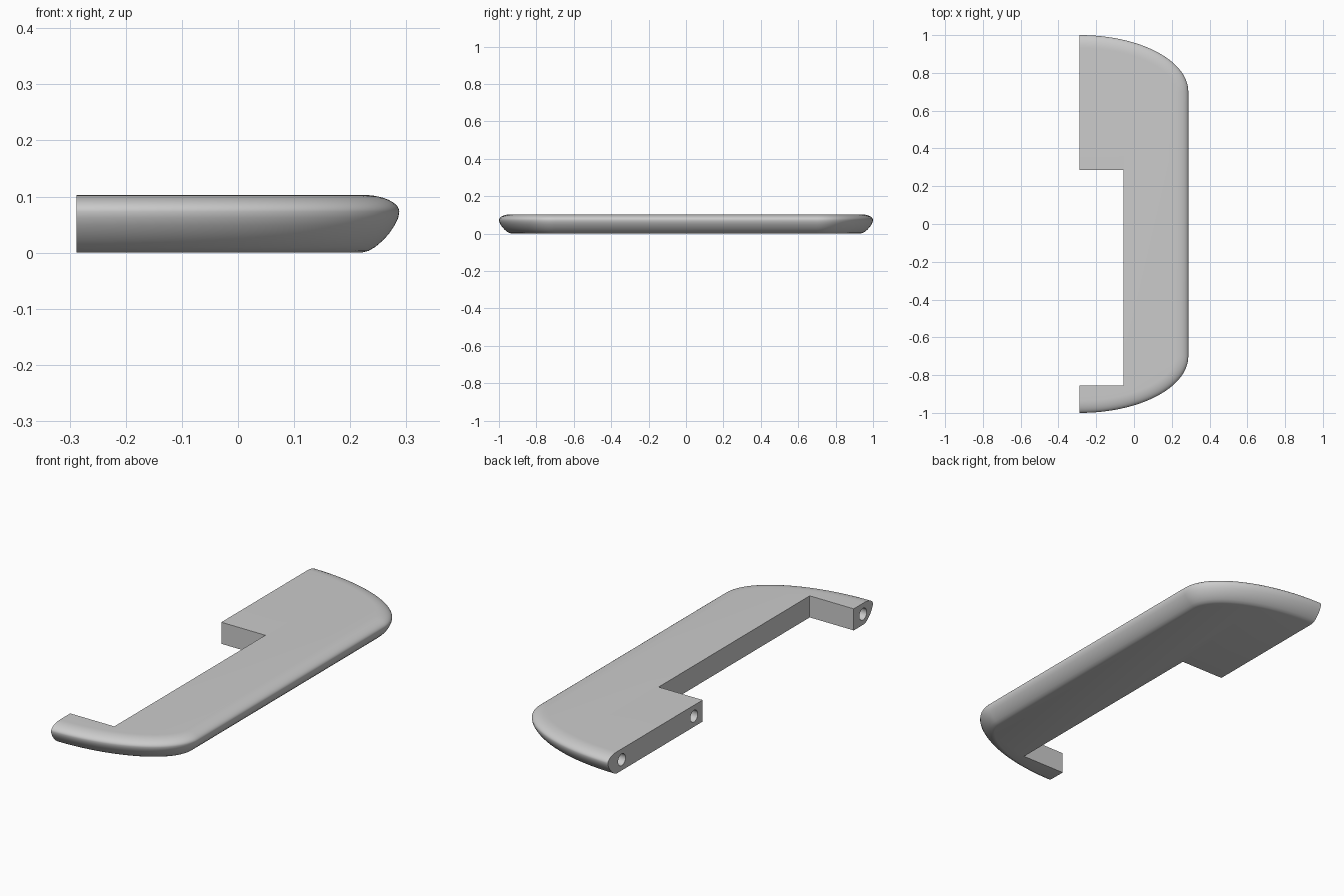
import bpy, bmesh, math
from mathutils import Vector

cube = bpy.data.objects.get("Cube")
if cube:
    bpy.data.objects.remove(cube, do_unlink=True)

grey = bpy.data.materials.new("plain grey")
grey.use_nodes = True
grey.diffuse_color = (0.6, 0.6, 0.6, 1)
grey.node_tree.nodes["Principled BSDF"].inputs["Base Color"].default_value = (0.6, 0.6, 0.6, 1)

BACK, SIDE, CORNER_Y, END_Y = -0.2875, 0.2875, 0.70, 1.0
HEIGHT, WIDEST_Z, INSET, STEPS = 0.103, 0.073, 0.067, 32

# Outer outline: quarter ellipse at each end, stored with its outward normal
a, b = SIDE - BACK, END_Y - CORNER_Y
quarter = []
for i in range(STEPS + 1):
    t = math.pi / 2 * (1 - i / STEPS)
    p = Vector((BACK + a * math.cos(t), CORNER_Y + b * math.sin(t)))
    quarter.append((p, Vector((math.cos(t) / a, math.sin(t) / b)).normalized()))
flip = lambda v: Vector((v.x, -v.y))
outline = quarter + [(flip(p), flip(n)) for p, n in reversed(quarter)]

# Notch on the straight side
notch = [(BACK, -0.855), (-0.055, -0.855), (-0.055, 0.285), (BACK, 0.285)]

# Edge section (inset, height): slanted belly below, tight round above
section = [(INSET, 0), (0.055, 0.003), (0.043, 0.010), (0.030, 0.021),
           (0.018, 0.034), (0.008, 0.049), (0.002, 0.062)]
for i in range(11):
    t = math.pi / 2 * i / 10
    section.append((INSET * (1 - math.cos(t)),
                    WIDEST_Z + (HEIGHT - WIDEST_Z) * math.sin(t)))

# Body lofted through the section
bm = bmesh.new()
rings = []
for inset, z in section:
    loop = [p - n * inset for p, n in outline] + [Vector(p) for p in notch]
    rings.append([bm.verts.new((p.x, p.y, z)) for p in loop])
count = len(rings[0])
for low, high in zip(rings, rings[1:]):
    for i in range(count):
        j = (i + 1) % count
        bm.faces.new((low[i], low[j], high[j], high[i]))
bm.faces.new(rings[0])
bm.faces.new(rings[-1])
bmesh.ops.recalc_face_normals(bm, faces=bm.faces)
mesh = bpy.data.meshes.new("handle_body")
bm.to_mesh(mesh)
bm.free()
mesh.materials.append(grey)
body = bpy.data.objects.new("handle_body", mesh)
bpy.context.collection.objects.link(body)

# Screw holes in the straight side
for y in (0.895, 0.35, -0.925):
    bpy.ops.mesh.primitive_cylinder_add(vertices=32, radius=0.028, depth=0.3,
                                        location=(BACK, y, 0.051),
                                        rotation=(0, math.pi / 2, 0))
    cutter = bpy.context.object
    cutter.name = "hole_cutter"
    cutter.hide_render = True
    cutter.data.materials.append(grey)
    bpy.ops.object.select_all(action="DESELECT")
    body.select_set(True)
    bpy.context.view_layer.objects.active = body
    mod = body.modifiers.new("screw_hole", "BOOLEAN")
    mod.operation, mod.solver, mod.object = "DIFFERENCE", "EXACT", cutter
    bpy.ops.object.modifier_apply(modifier=mod.name)
    bpy.data.objects.remove(cutter, do_unlink=True)

bpy.ops.object.shade_smooth_by_angle(angle=math.radians(30))
